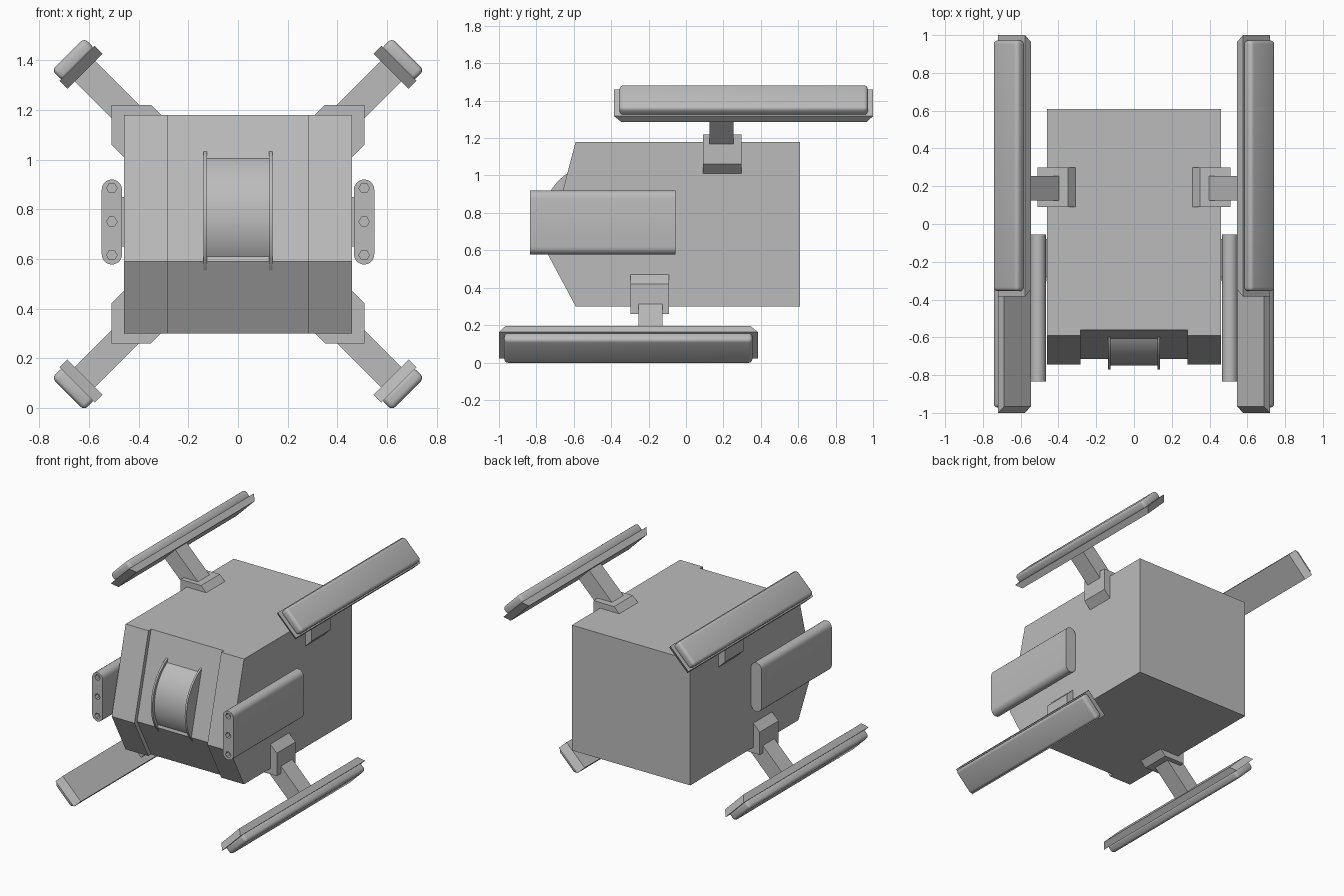
import bpy, bmesh, math
from mathutils import Vector

cube = bpy.data.objects.get("Cube")
if cube:
    bpy.data.objects.remove(cube, do_unlink=True)

grey = bpy.data.materials.new("hull_grey")
grey.use_nodes = True
grey.diffuse_color = (0.5, 0.5, 0.5, 1)
grey.node_tree.nodes["Principled BSDF"].inputs["Base Color"].default_value = (0.5, 0.5, 0.5, 1)

MID = 0.74          # height of the horizontal symmetry plane
R2 = math.sqrt(0.5)


def prism(name, outline, t0, t1, place, bevel=0.0, smooth=False):
    """Extrude a 2D outline from t0 to t1; place maps (a, b, t) to a point."""
    bm = bmesh.new()
    ends = [[bm.verts.new(place(a, b, t)) for a, b in outline] for t in (t0, t1)]
    bm.faces.new(ends[0])
    bm.faces.new(ends[1])
    n = len(outline)
    for i in range(n):
        j = (i + 1) % n
        bm.faces.new((ends[0][i], ends[0][j], ends[1][j], ends[1][i]))
    if bevel:
        bmesh.ops.bevel(bm, geom=bm.edges[:], offset=bevel, segments=4,
                        profile=0.5, affect='EDGES')
    bmesh.ops.recalc_face_normals(bm, faces=bm.faces[:])
    mesh = bpy.data.meshes.new(name)
    bm.to_mesh(mesh)
    bm.free()
    mesh.materials.append(grey)
    ob = bpy.data.objects.new(name, mesh)
    bpy.context.collection.objects.link(ob)
    if smooth:
        bpy.ops.object.select_all(action='DESELECT')
        ob.select_set(True)
        bpy.context.view_layer.objects.active = ob
        bpy.ops.object.shade_smooth_by_angle(angle=math.radians(35))
    return ob


def rect(a0, a1, b0, b1):
    return [(a0, b0), (a1, b0), (a1, b1), (a0, b1)]


def circle(a, b, r, n, start=0.0):
    return [(a + r * math.cos(start + math.tau * i / n),
             b + r * math.sin(start + math.tau * i / n)) for i in range(n)]


def along_x(a, b, t):
    return Vector((t, a, b))


def along_y(a, b, t):
    return Vector((a, t, b))


# Hull with a folded nose, and a raised cheek on either side of it
nose = [(-0.56, 1.18), (-0.715, 0.59), (-0.56, 0.30)]
prism("hull", nose + [(0.61, 0.30), (0.61, 1.18)], -0.46, 0.46, along_x)
cheek = [(y - 0.03, z) for y, z in nose] + [(y + 0.01, z) for y, z in reversed(nose)]
for side, s in (("left", 1), ("right", -1)):
    prism(side + "_nose_cheek", cheek, s * 0.283, s * 0.46, along_x)

# Drum set into the nose, with a thin flange at each end
prism("nose_drum", circle(-0.46, 0.755, 0.29, 64), -0.13, 0.13, along_x, smooth=True)
for side, s in (("left", 1), ("right", -1)):
    prism(side + "_drum_flange", circle(-0.46, 0.755, 0.31, 64),
          s * 0.125, s * 0.138, along_x, smooth=True)

# Side pods with rounded ends and three hexagonal bores
for side, s in (("left", 1), ("right", -1)):
    px, r = s * 0.508, 0.041
    half = [(px + r * math.cos(math.pi * i / 10), 0.879 + r * math.sin(math.pi * i / 10))
            for i in range(11)]
    outline = half + [(2 * px - x, 1.497 - z) for x, z in half]
    pod = prism(side + "_pod", outline, -0.835, -0.055, along_y)
    for k, z in enumerate((0.615, 0.75, 0.885)):
        bore = prism(f"{side}_bore_cutter_{k}", circle(px, z, 0.021, 6), -0.87, -0.80, along_y)
        bore.hide_render = True
        bore.hide_viewport = True
        cut = pod.modifiers.new("bore", 'BOOLEAN')
        cut.object = bore
        cut.solver = 'EXACT'
    bpy.ops.object.select_all(action='DESELECT')
    pod.select_set(True)
    bpy.context.view_layer.objects.active = pod
    bpy.ops.object.shade_smooth_by_angle(angle=math.radians(35))
    prism(side + "_pod_mount", rect(-0.28, -0.08, 0.65, 0.85), s * 0.45, s * 0.49, along_x)

# Four corner arms: bracket, strut, panel frame and rounded panel.
# The lower pair is the upper pair turned half round about the x axis.
bracket = [(0.31, 1.18), (0.35, 1.22), (0.51, 1.22), (0.51, 1.06), (0.46, 1.01), (0.44, 1.16)]
frame = [(-0.345, 0.235), (0.965, 0.235), (1.0, 0.28), (-0.385, 0.28)]
for level, f in (("upper", 1), ("lower", -1)):
    for side, s in (("left", 1), ("right", -1)):
        name = f"{level}_{side}_"

        def corner(x, z, y):
            return Vector((s * x, f * y, MID + f * (z - MID)))

        def arm(y, u, v):
            """u runs out along the 45 degree arm, v across it."""
            v -= 0.014
            return corner(0.46 + (u + v) * R2, 1.18 + (u - v) * R2, y)

        prism(name + "bracket", bracket, 0.09, 0.298, corner)
        prism(name + "strut", rect(0.125, 0.253, -0.02, 0.24), -0.058, 0.058, arm)
        prism(name + "panel_frame", frame, -0.1, 0.1, arm)
        prism(name + "panel", rect(-0.355, 0.972, 0.27, 0.332), -0.092, 0.092, arm,
              bevel=0.02, smooth=True)
